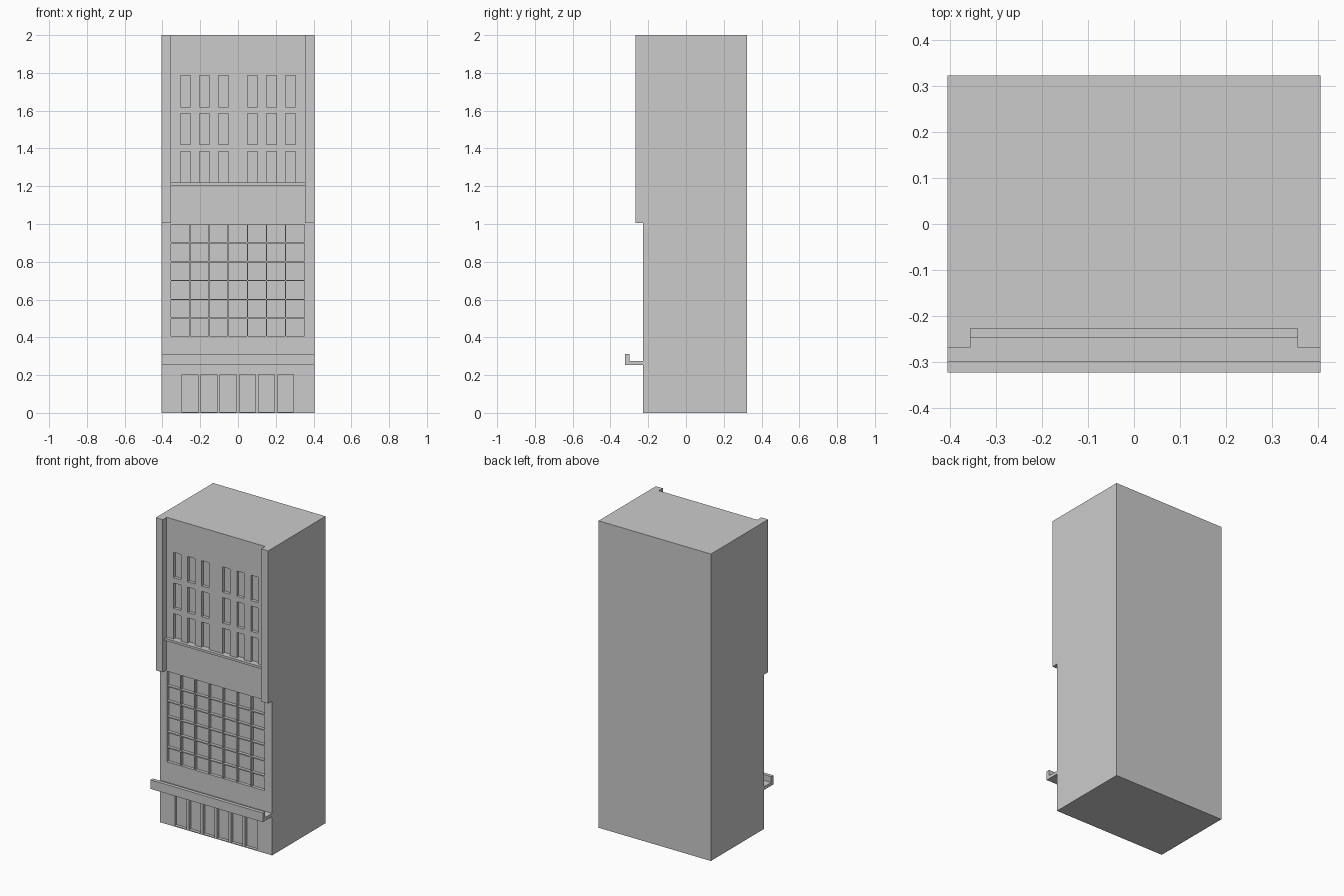
import bpy, bmesh
from mathutils import Vector

if "Cube" in bpy.data.objects:
    bpy.data.objects.remove(bpy.data.objects["Cube"])

W, BACK, FRONT, TOP = 0.405, 0.322, -0.227, 2.0
DEPTH = 0.02


def boxes(name, spans):
    """One mesh made of boxes given as (x0, x1, y0, y1, z0, z1)."""
    bm = bmesh.new()
    for x0, x1, y0, y1, z0, z1 in spans:
        verts = bmesh.ops.create_cube(bm, size=1)["verts"]
        for v in verts:
            v.co = Vector((x0 if v.co.x < 0 else x1,
                           y0 if v.co.y < 0 else y1,
                           z0 if v.co.z < 0 else z1))
    return finish(name, bm)


def extrude_profile(name, profile, x0, x1):
    """Extrude a (y, z) profile along x."""
    bm = bmesh.new()
    face = bm.faces.new([bm.verts.new((x0, y, z)) for y, z in profile])
    ext = bmesh.ops.extrude_face_region(bm, geom=[face])["geom"]
    moved = [g for g in ext if isinstance(g, bmesh.types.BMVert)]
    bmesh.ops.translate(bm, verts=moved, vec=(x1 - x0, 0, 0))
    return finish(name, bm)


def finish(name, bm):
    bmesh.ops.recalc_face_normals(bm, faces=bm.faces)
    mesh = bpy.data.meshes.new(name)
    bm.to_mesh(mesh)
    bm.free()
    obj = bpy.data.objects.new(name, mesh)
    bpy.context.collection.objects.link(obj)
    return obj


def recess(x0, width, z0, z1):
    return (x0, x0 + width, FRONT - 0.05, FRONT + DEPTH, z0, z1)


# Tower block
tower = boxes("tower", [(-W, W, FRONT, BACK, 0, TOP)])

# Recessed openings
openings = []
# Upper windows: two groups of three, three rows
for z0, z1 in ((1.22, 1.385), (1.42, 1.585), (1.62, 1.785)):
    for start in (-0.305, 0.049):
        openings += [recess(start + 0.101 * i, 0.053, z0, z1) for i in range(3)]
# Glazed grid: seven columns, six rows separated by thin bars
for i in range(7):
    for j in range(6):
        z0 = 0.407 if j == 0 else 0.404 + 0.1 * j
        openings.append(recess(-0.354 + 0.1015 * i, 0.096, z0, 0.497 + 0.1 * j))
# Ground floor doors
openings += [recess(-0.297 + 0.1015 * i, 0.084, 0.005, 0.203) for i in range(6)]

cutter = boxes("opening_cutter", openings)
cutter.hide_render = True
mod = tower.modifiers.new("openings", "BOOLEAN")
mod.operation = "DIFFERENCE"
mod.solver = "EXACT"
mod.object = cutter
bpy.context.view_layer.objects.active = tower
bpy.ops.object.modifier_apply(modifier=mod.name)
bpy.data.objects.remove(cutter)

# Side pilasters on the upper half
for side, x0, x1 in (("left", -W, -0.355), ("right", 0.355, W)):
    boxes("pilaster_" + side, [(x0, x1, -0.268, FRONT, 1.005, TOP)])

# Sill ledge below the upper windows
boxes("sill_ledge", [(-0.355, 0.355, -0.248, FRONT, 1.205, 1.22)])

# Entrance canopy with upturned lip
extrude_profile("canopy", [(FRONT, 0.253), (-0.322, 0.253), (-0.322, 0.312),
                           (-0.299, 0.312), (-0.299, 0.274), (FRONT, 0.274)], -W, W)
